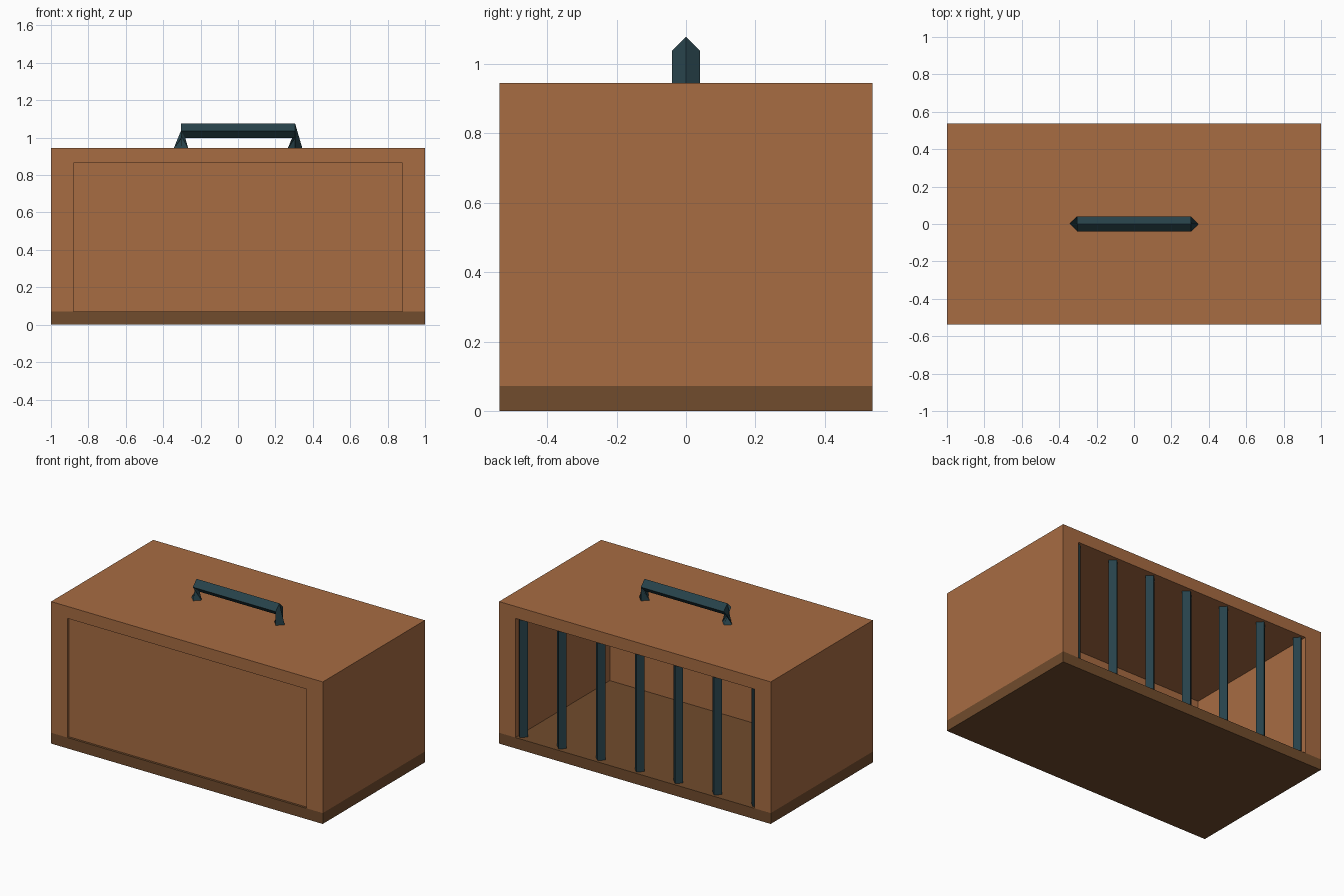
import bpy, bmesh
from mathutils import Vector

if "Cube" in bpy.data.objects:
    bpy.data.objects.remove(bpy.data.objects["Cube"])


def material(name, rgb):
    m = bpy.data.materials.new(name)
    m.diffuse_color = (*rgb, 1)
    m.use_nodes = True
    m.node_tree.nodes["Principled BSDF"].inputs["Base Color"].default_value = m.diffuse_color
    return m


wood = material("warm wood", (0.39, 0.15, 0.055))
dark_wood = material("dark wood", (0.165, 0.072, 0.026))
steel = material("dark teal metal", (0.02, 0.054, 0.068))


def finish(bm, name, mat):
    bmesh.ops.recalc_face_normals(bm, faces=bm.faces)
    me = bpy.data.meshes.new(name)
    bm.to_mesh(me)
    bm.free()
    me.materials.append(mat)
    ob = bpy.data.objects.new(name, me)
    bpy.context.collection.objects.link(ob)
    return ob


def box(name, lo, hi, mat):
    bm = bmesh.new()
    bmesh.ops.create_cube(bm, size=1)
    for v in bm.verts:
        v.co = [l + (c + 0.5) * (h - l) for c, l, h in zip(v.co, lo, hi)]
    return finish(bm, name, mat)


def rod(name, path, r, mat):
    """Four-sided rod: one diamond ring per (point, tangent), joined up."""
    bm = bmesh.new()
    rings = []
    for p, t in path:
        p, t = Vector(p), Vector(t)
        ref = Vector((1, 0, 0)) if abs(t.z) > 0.9 else Vector((0, 0, 1))
        side = t.cross(ref)
        up = side.cross(t)
        rings.append([bm.verts.new(p + d * r) for d in (side, up, -side, -up)])
    for a, b in zip(rings, rings[1:]):
        for i in range(4):
            j = (i + 1) % 4
            bm.faces.new((a[i], a[j], b[j], b[i]))
    bm.faces.new(rings[0])
    bm.faces.new(rings[-1])
    return finish(bm, name, mat)


X, Y, H = 1.0, 0.537, 0.945      # outer half sizes and height
IX, FLOOR, CEIL = 0.88, 0.072, 0.865

# Base slab, side walls, roof
box("base", (-X, -Y, 0), (X, Y, FLOOR), dark_wood)
box("left_wall", (-X, -Y, FLOOR), (-IX, Y, H), wood)
box("right_wall", (IX, -Y, FLOOR), (X, Y, H), wood)
box("roof", (-IX, -Y, CEIL), (IX, Y, H), wood)

# Slightly recessed front panel
box("front_panel", (-IX, -Y + 0.015, FLOOR), (IX, -0.456, CEIL), wood)

# Bars across the open back
for i in range(7):
    x = (i - 3) * 0.286
    rod(f"bar_{i + 1}", [((x, 0.488, 0.02), (0, 0, 1)),
                         ((x, 0.488, 0.9), (0, 0, 1))], 0.035, steel)

# Carrying handle
rod("handle", [((-0.305, 0, 0.94), (0, 0, 1)), ((-0.305, 0, 1.037), (1, 0, 0)),
               ((0.305, 0, 1.037), (1, 0, 0)), ((0.305, 0, 0.94), (0, 0, -1))],
    0.04, steel)
